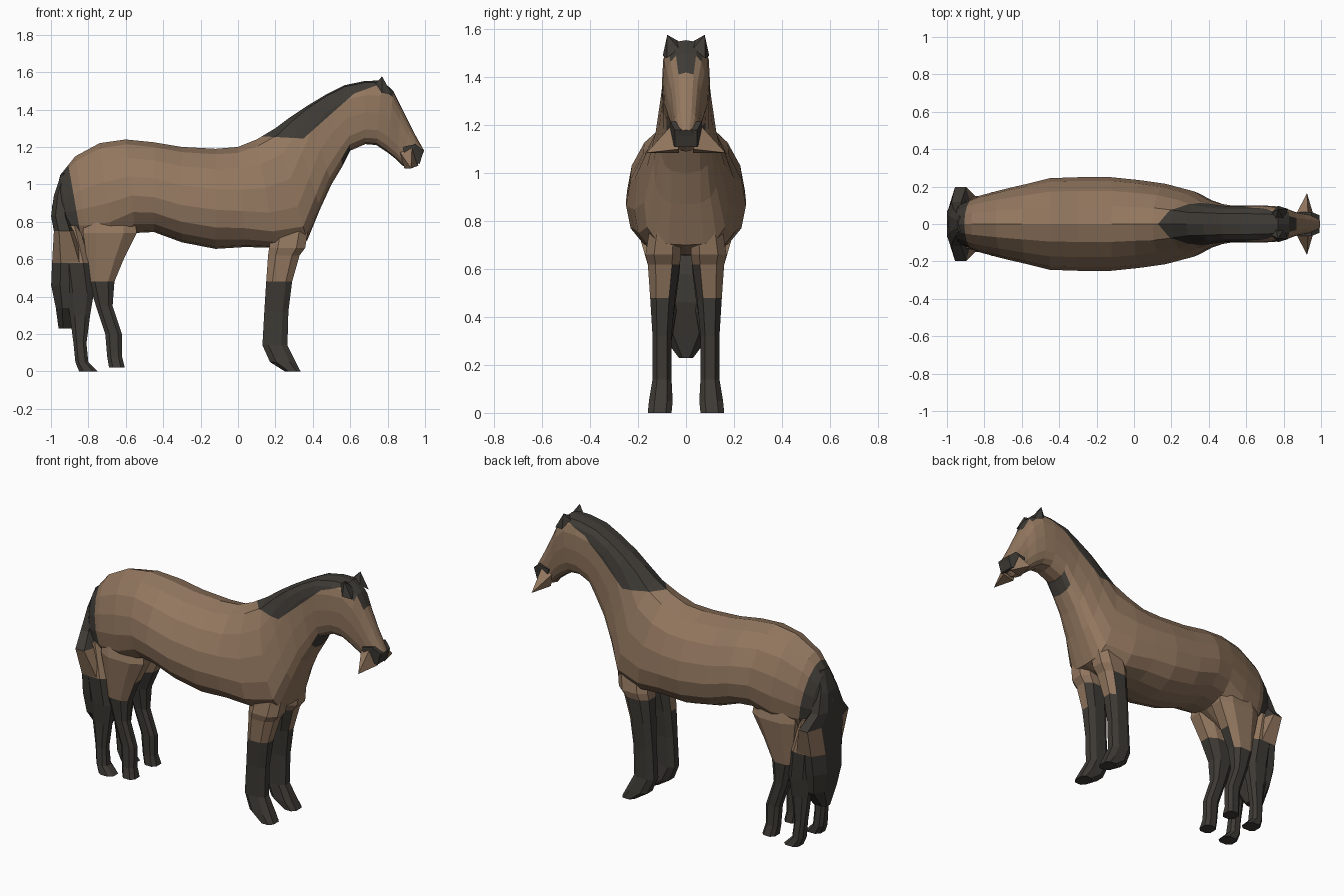
import bpy, bmesh, math
from mathutils import Vector

if "Cube" in bpy.data.objects:
    bpy.data.objects.remove(bpy.data.objects["Cube"])


def material(name, rgb):
    m = bpy.data.materials.new(name)
    m.diffuse_color = (*rgb, 1)
    m.use_nodes = True
    m.node_tree.nodes["Principled BSDF"].inputs["Base Color"].default_value = m.diffuse_color
    return m


MATS = [material("brown coat", (0.29, 0.185, 0.115)),
        material("dark hair", (0.048, 0.043, 0.036))]


def spow(v, e):
    return math.copysign(abs(v) ** e, v)


def finish(bm, name, rule):
    """Turn a bmesh into an object; rule(face centre, normal, face) -> dark."""
    bmesh.ops.recalc_face_normals(bm, faces=bm.faces)
    bm.normal_update()
    for f in bm.faces:
        f.material_index = 1 if rule(f.calc_center_median(), f.normal, f) else 0
    me = bpy.data.meshes.new(name)
    bm.to_mesh(me)
    bm.free()
    for m in MATS:
        me.materials.append(m)
    ob = bpy.data.objects.new(name, me)
    bpy.context.collection.objects.link(ob)
    return ob


def loft(name, rings, rule, cuts=()):
    """Skin a list of closed rings, cap both ends, score colour lines (x, z, x, z)."""
    bm = bmesh.new()
    ring_id = bm.faces.layers.int.new("ring")
    slot_id = bm.faces.layers.int.new("slot")
    vs = [[bm.verts.new(p) for p in r] for r in rings]
    n = len(vs[0])
    for i in range(len(vs) - 1):
        for j in range(n):
            k = (j + 1) % n
            f = bm.faces.new((vs[i][j], vs[i][k], vs[i + 1][k], vs[i + 1][j]))
            f[ring_id] = i
            f[slot_id] = min(j, n - 1 - j)
    for r in (vs[0], vs[-1]):
        f = bm.faces.new(r)
        f[ring_id], f[slot_id] = -1, n
    for x0, z0, x1, z1 in cuts:
        near = [f for f in bm.faces if min(x0, x1) - 0.12 < f.calc_center_median().x < max(x0, x1) + 0.12]
        geom = set(near)
        for f in near:
            geom.update(f.edges)
            geom.update(f.verts)
        bmesh.ops.bisect_plane(bm, geom=list(geom), dist=1e-5, plane_co=(x0, 0, z0),
                               plane_no=Vector((z0 - z1, 0, x1 - x0)).normalized())
    return finish(bm, name, lambda c, nrm, f: rule(c, nrm, f[ring_id], f[slot_id]))


def slanted_ring(tx, tz, bx, bz, w, e, drop=0, n=16):
    """Cross-section between a top and a bottom point; drop lowers its widest level."""
    top, bot = Vector((tx, 0, tz)), Vector((bx, 0, bz))
    mid, half = (top + bot) / 2, (top - bot) / 2
    out = []
    for j in range(n):
        a = 2 * math.pi * j / n
        h = spow(math.cos(a), e)
        out.append(mid + half * (h - drop * (1 - h * h)) + Vector((0, w * spow(math.sin(a), e), 0)))
    return out


def flat_ring(z, x0, x1, y0, y1, n=8):
    """Horizontal rounded-box cross-section."""
    out = []
    for j in range(n):
        a = 2 * math.pi * (j + 0.5) / n
        out.append(Vector(((x0 + x1) / 2 + (x1 - x0) / 2 * spow(math.cos(a), 0.75) * 1.05,
                           (y0 + y1) / 2 + (y1 - y0) / 2 * spow(math.sin(a), 0.75) * 1.05, z)))
    return out


def hull(name, points, rule):
    bm = bmesh.new()
    for p in points:
        bm.verts.new(p)
    bmesh.ops.convex_hull(bm, input=bm.verts)
    return finish(bm, name, lambda c, nrm, f: rule(c, nrm))


# Trunk, neck and head: top x, top z, bottom x, bottom z, half width, roundness, drop
BODY = [(-0.995, 0.88, -0.97, 0.70, 0.05, 1), (-0.95, 1.05, -0.90, 0.68, 0.11, 1, 0.1),
        (-0.87, 1.15, -0.80, 0.66, 0.15, 1, 0.15), (-0.74, 1.22, -0.67, 0.66, 0.185, 1, 0.15),
        (-0.60, 1.24, -0.55, 0.74, 0.215, 1, 0.2), (-0.45, 1.225, -0.45, 0.745, 0.245, 1, 0.22),
        (-0.30, 1.20, -0.30, 0.69, 0.25, 1, 0.22), (-0.12, 1.19, -0.12, 0.655, 0.25, 1, 0.22),
        (0.00, 1.20, 0.04, 0.665, 0.235, 1, 0.28), (0.10, 1.24, 0.20, 0.66, 0.215, 0.95, 0.35),
        (0.20, 1.30, 0.37, 0.70, 0.175, 0.9, 0.4), (0.28, 1.36, 0.44, 0.87, 0.135, 0.8, 0.3),
        (0.37, 1.42, 0.50, 1.00, 0.112, 0.65, 0.1), (0.47, 1.48, 0.56, 1.10, 0.10, 0.6),
        (0.57, 1.53, 0.60, 1.18, 0.10, 0.6), (0.68, 1.553, 0.68, 1.215, 0.10, 0.65),
        (0.77, 1.555, 0.74, 1.21, 0.095, 0.65), (0.83, 1.50, 0.80, 1.17, 0.082, 0.7),
        (0.87, 1.42, 0.85, 1.13, 0.065, 0.75), (0.92, 1.32, 0.88, 1.10, 0.055, 0.8),
        (0.95, 1.26, 0.92, 1.09, 0.05, 0.8), (0.995, 1.18, 0.975, 1.13, 0.035, 1)]
# Colour lines: three along the mane, one at the dock of the tail
LINES = [(0.11, 1.258, 0.35, 1.245), (0.35, 1.245, 0.62, 1.485),
         (0.62, 1.485, 0.77, 1.54), (-0.91, 1.12, -0.85, 0.78)]


def above(c, line):
    x0, z0, x1, z1 = line
    return c.z - z0 - (z1 - z0) / (x1 - x0) * (c.x - x0)


def body_dark(c, nrm, ring, slot):
    if c.x < -0.8:                          # dock of the tail
        return c.z > 0.74 and c.x < -0.91 + (1.12 - c.z) * 0.06 / 0.34
    if 0.1 < c.x < 0.77:                    # mane, then throat
        lower = max(above(c, LINES[1]), above(c, LINES[2]))
        if min(above(c, LINES[0]), lower) > 0:
            return True
        return ring == 13 and slot >= 6
    if ring == -1:                          # tip of the nose
        return True
    return (ring == 16 and slot < 2) or (ring == 17 and slot < 1)   # forelock


loft("body_neck_head", [slanted_ring(*r) for r in BODY], body_dark, LINES)

# Dark nose and the brown lips flaring from it
hull("nose", [(x, s * y, z) for s in (-1, 1) for x, y, z in
              ((0.88, 0.064, 1.20), (0.90, 0.066, 1.12), (0.95, 0.064, 1.215),
               (0.992, 0.047, 1.18), (0.972, 0.045, 1.11))], lambda c, n: True)
for s, label in ((-1, "right"), (1, "left")):
    hull(f"lip_{label}", [(0.86, s * 0.04, 1.18), (0.89, s * 0.03, 1.085), (0.925, s * 0.165, 1.085),
                          (0.93, s * 0.06, 1.20), (0.965, s * 0.03, 1.10)],
         lambda c, n: False)

# Leg outlines: z, back x, front x, inner y, outer y
FRONT_LEG = [(0.75, 0.18, 0.375, 0.02, 0.155), (0.66, 0.165, 0.36, 0.02, 0.17),
             (0.62, 0.16, 0.33, 0.025, 0.16), (0.48, 0.15, 0.29, 0.045, 0.15),
             (0.32, 0.14, 0.27, 0.06, 0.14), (0.14, 0.13, 0.265, 0.06, 0.14),
             (0.05, 0.17, 0.31, 0.055, 0.155), (0.0, 0.25, 0.335, 0.06, 0.16)]
HIND_LEG = [(0.90, -0.82, -0.56, 0.03, 0.13), (0.74, -0.83, -0.54, 0.02, 0.172),
            (0.60, -0.81, -0.61, 0.025, 0.155), (0.48, -0.80, -0.66, 0.04, 0.14),
            (0.35, -0.76, -0.67, 0.06, 0.13), (0.20, -0.71, -0.62, 0.065, 0.13),
            (0.08, -0.70, -0.62, 0.065, 0.135), (0.02, -0.69, -0.605, 0.06, 0.15)]
REAR_LEG = [(0.78, -0.95, -0.85, 0.03, 0.13), (0.58, -0.94, -0.79, 0.03, 0.15),
            (0.42, -0.92, -0.77, 0.04, 0.14), (0.30, -0.90, -0.79, 0.06, 0.13),
            (0.15, -0.88, -0.81, 0.065, 0.13), (0.05, -0.87, -0.80, 0.06, 0.14),
            (0.0, -0.85, -0.75, 0.06, 0.15)]

for side, label in ((-1, "right"), (1, "left")):
    # Socks reach higher on the inside, and on the front of the hind legs
    def front_sock(c, n, ring, slot, s=side):
        return c.z < 0.48 or (c.z < 0.62 and (n.y * s < -0.3 or (s > 0 and n.x < 0.3)))

    def hind_sock(c, n, ring, slot, s=side):
        return c.z < 0.48 or (c.z < 0.60 and (n.y * s < -0.3 or n.x > 0.6))

    def rear_sock(c, n, ring, slot):
        return c.z < 0.58

    for name, rows, sock in (("front_leg", FRONT_LEG, front_sock),
                             ("hind_leg", HIND_LEG, hind_sock),
                             ("rear_leg", REAR_LEG, rear_sock)):
        loft(f"{name}_{label}",
             [[Vector((p.x, side * p.y, p.z)) for p in flat_ring(*r)] for r in rows], sock)
    # Short folded ear
    hull(f"ear_{label}", [(0.735, side * 0.06, 1.54), (0.825, side * 0.08, 1.48),
                          (0.80, side * 0.03, 1.52), (0.77, side * 0.097, 1.49),
                          (0.76, side * 0.03, 1.55), (0.77, side * 0.078, 1.577)],
         lambda c, n: True)

# Tail: z, back x, front x, half width
TAIL = [(1.06, -0.945, -0.90, 0.04), (0.94, -0.985, -0.90, 0.08), (0.83, -1.0, -0.90, 0.12),
        (0.75, -0.985, -0.87, 0.20), (0.58, -0.995, -0.80, 0.15), (0.46, -1.0, -0.80, 0.135),
        (0.34, -0.975, -0.83, 0.115), (0.23, -0.96, -0.86, 0.03)]
loft("tail", [flat_ring(z, a, b, -w, w) for z, a, b, w in TAIL],
     lambda c, n, ring, slot: not (abs(n.y) > 0.3 and 0.57 < c.z < 0.76))
